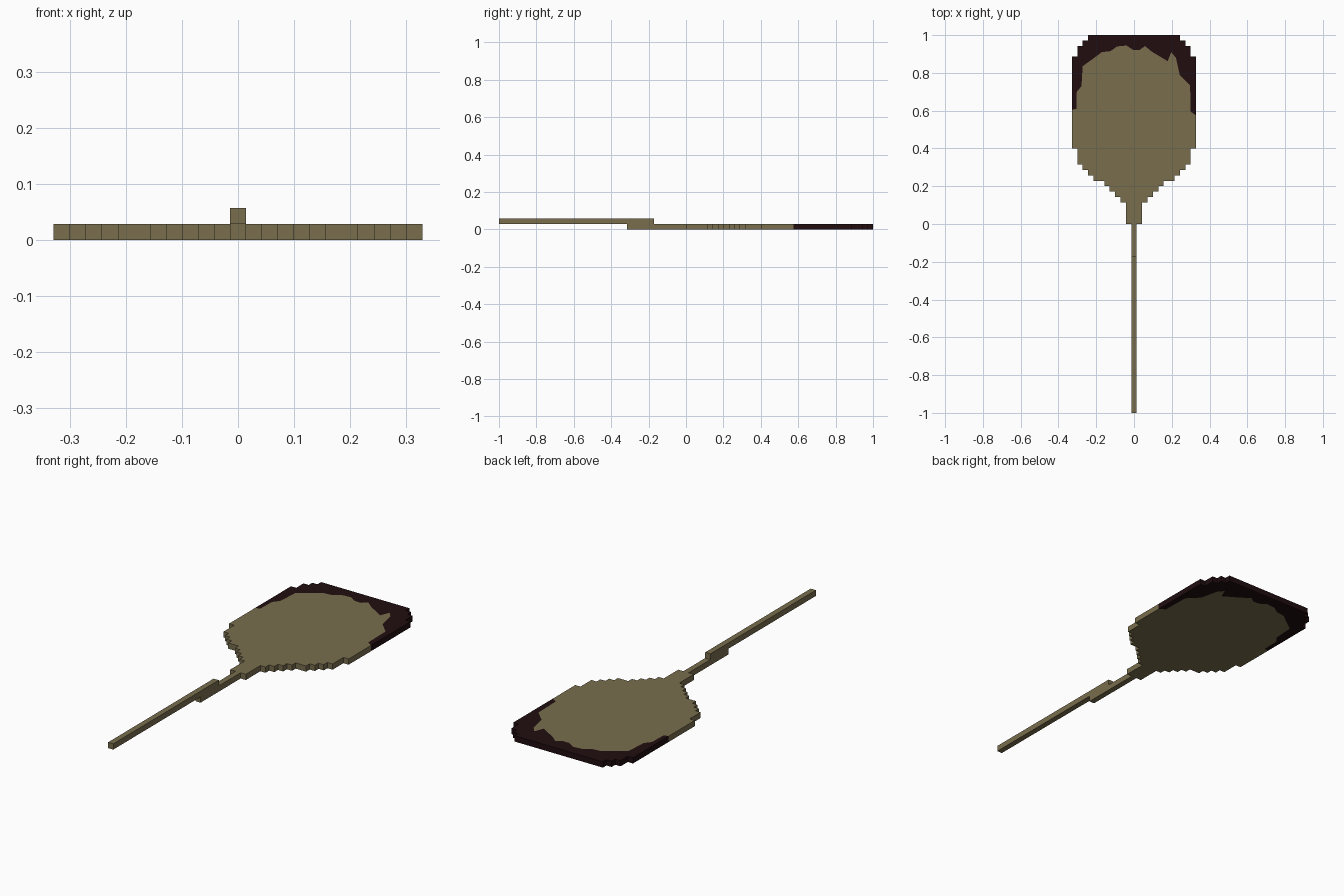
import bpy, bmesh

if "Cube" in bpy.data.objects:
    bpy.data.objects.remove(bpy.data.objects["Cube"])

U = 2 / 70  # one pixel step of the blocky outline


def material(name, rgb):
    m = bpy.data.materials.new(name)
    m.diffuse_color = (*rgb, 1)
    m.use_nodes = True
    m.node_tree.nodes["Principled BSDF"].inputs["Base Color"].default_value = m.diffuse_color
    return m


tan = material("tan wood", (0.188, 0.153, 0.075))
dark = material("dark stain", (0.015, 0.004, 0.005))


def finish(bm, name, mats):
    bmesh.ops.recalc_face_normals(bm, faces=bm.faces)
    me = bpy.data.meshes.new(name)
    bm.to_mesh(me)
    bm.free()
    for m in mats:
        me.materials.append(m)
    ob = bpy.data.objects.new(name, me)
    bpy.context.collection.objects.link(ob)


def bar(name, y0, y1, z0):
    bm = bmesh.new()
    bmesh.ops.create_cube(bm, size=1)
    for v in bm.verts:
        v.co = ((v.co.x) * U, y0 + (v.co.y + .5) * (y1 - y0), z0 + (v.co.z + .5) * U)
    finish(bm, name, [tan])


# Handle: long upper bar overlapping a short lower bar
bar("handle", -1, -6 * U, U)
bar("handle_socket", -11 * U, 0, 0)

# Paddle half outline: (start row, half width in steps)
lower = [(0, 1.5), (4, 2.5), (5, 3.5), (6, 4.5), (7, 5.5), (8, 7.5),
         (9, 8.5), (10, 9.5), (11, 10.5), (14, 11.5)]
upper = [(31, 10.5), (33, 9.5), (34, 8.5)]
W = 11.5 * U

low_pts = []
for i, (row, w) in enumerate(lower):
    if i:
        low_pts.append((lower[i - 1][1] * U, row * U))
    low_pts.append((w * U, row * U))
up_pts = []
prev = 11.5
for row, w in upper:
    up_pts += [(prev * U, row * U), (w * U, row * U)]
    prev = w
up_pts.append((prev * U, 1.0))

# Ragged edge between the tan blade and the dark rim, left to right
rim = [(-W, .605), (-.305, .61), (-.303, .70), (-.278, .73), (-.272, .835),
       (-.245, .855), (-.21, .88), (-.17, .91), (-.125, .915), (-.09, .94),
       (-.04, .945), (-.005, .922), (.03, .922), (.058, .942), (.095, .912),
       (.14, .885), (.178, .862), (.197, .91), (.222, .88), (.242, .79),
       (.297, .735), (.3, .595), (W, .575)]


def flip(pts):
    return [(-x, y) for x, y in reversed(pts)]


bm = bmesh.new()


def verts(pts):
    return [bm.verts.new((x, y, 0)) for x, y in pts]


edge = verts(rim)
tan_face = bm.faces.new(verts(low_pts) + edge[::-1] + verts(flip(low_pts)))
dark_face = bm.faces.new(edge + verts(up_pts) + verts(flip(up_pts)))
dark_face.material_index = 1

# Thicken the sheet, keeping both bottom and top faces
ret = bmesh.ops.extrude_face_region(bm, geom=[tan_face, dark_face], use_keep_orig=True)
for g in ret["geom"]:
    if isinstance(g, bmesh.types.BMVert):
        g.co.z = U
# Side walls beyond the stain line are dark
for f in bm.faces:
    if len(f.verts) == 4:
        f.material_index = int(f.calc_center_median().y > .6)
big = [f for f in bm.faces if len(f.verts) > 4]
bmesh.ops.recalc_face_normals(bm, faces=bm.faces)
bmesh.ops.triangulate(bm, faces=big)
finish(bm, "paddle_blade", [tan, dark])
